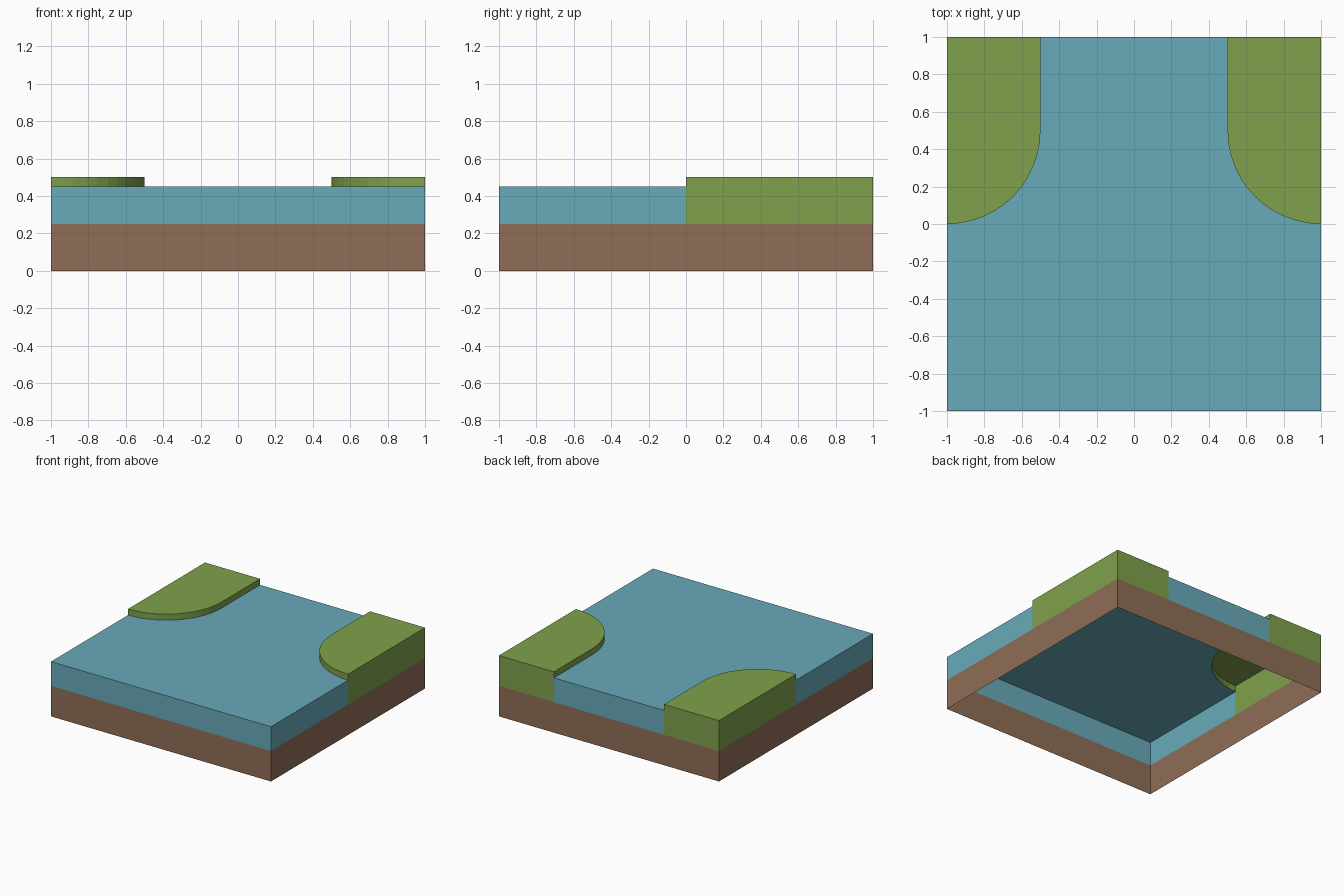
import bpy, bmesh, math

if "Cube" in bpy.data.objects:
    bpy.data.objects.remove(bpy.data.objects["Cube"])

GROUND, SHORE, WATER, BANK = 0.0, 0.25, 0.45, 0.5
SEGMENTS = 12


def srgb(r, g, b):
    def lin(c):
        c /= 255
        return c / 12.92 if c <= 0.04045 else ((c + 0.055) / 1.055) ** 2.4
    return (lin(r), lin(g), lin(b), 1)


def material(name, colour):
    mat = bpy.data.materials.new(name)
    mat.diffuse_color = colour
    mat.use_nodes = True
    mat.node_tree.nodes["Principled BSDF"].inputs["Base Color"].default_value = mat.diffuse_color
    return mat


brown = material("earth brown", srgb(143, 110, 86))
blue = material("water blue", srgb(104, 170, 186))
green = material("grass green", srgb(127, 161, 75))


def on_border(p, q):
    return any(abs(abs(p[i]) - 1) < 1e-5 and abs(p[i] - q[i]) < 1e-5 for i in (0, 1))


def shell(name, outline, bottom, top, mat, cap=True, inner_bottom=None):
    """Open-bottomed shell over a counter-clockwise outline.
    Tile-border edges drop to bottom, inner edges to inner_bottom (None = no wall)."""
    bm = bmesh.new()
    upper = [bm.verts.new((x, y, top)) for x, y in outline]
    if cap:
        bm.faces.new(upper)
    for i, p in enumerate(outline):
        j = (i + 1) % len(outline)
        q = outline[j]
        z = bottom if on_border(p, q) else inner_bottom
        if z is not None:
            a, b = bm.verts.new((*p, z)), bm.verts.new((*q, z))
            bm.faces.new((a, b, upper[j], upper[i]))
    bmesh.ops.remove_doubles(bm, verts=bm.verts, dist=1e-5)
    mesh = bpy.data.meshes.new(name)
    bm.to_mesh(mesh)
    bm.free()
    mesh.materials.append(mat)
    obj = bpy.data.objects.new(name, mesh)
    bpy.context.collection.objects.link(obj)
    return obj


# Rounded shoreline of the right bank, from (0.5, 0.5) to (1, 0)
angles = [math.pi / 2 * i / SEGMENTS for i in range(SEGMENTS + 1)]
arc = [(1 - 0.5 * math.cos(a), 0.5 - 0.5 * math.sin(a)) for a in angles]

# Earth walls, open above and below
shell("earth_base", [(-1, -1), (1, -1), (1, 1), (-1, 1)], GROUND, SHORE, brown, cap=False)

# Water surface with its side walls, cut out where the banks are
water_outline = ([(-1, -1), (1, -1)] + arc[::-1] + [(0.5, 1), (-0.5, 1)]
                 + [(-x, y) for x, y in arc])
shell("river_water", water_outline, SHORE, WATER, blue)

# Grass banks, mirrored left and right
banks = shell("grass_banks", [(1, 1), (0.5, 1)] + arc, SHORE, BANK, green, inner_bottom=WATER)
banks.modifiers.new("mirror", 'MIRROR').use_axis[0] = True
